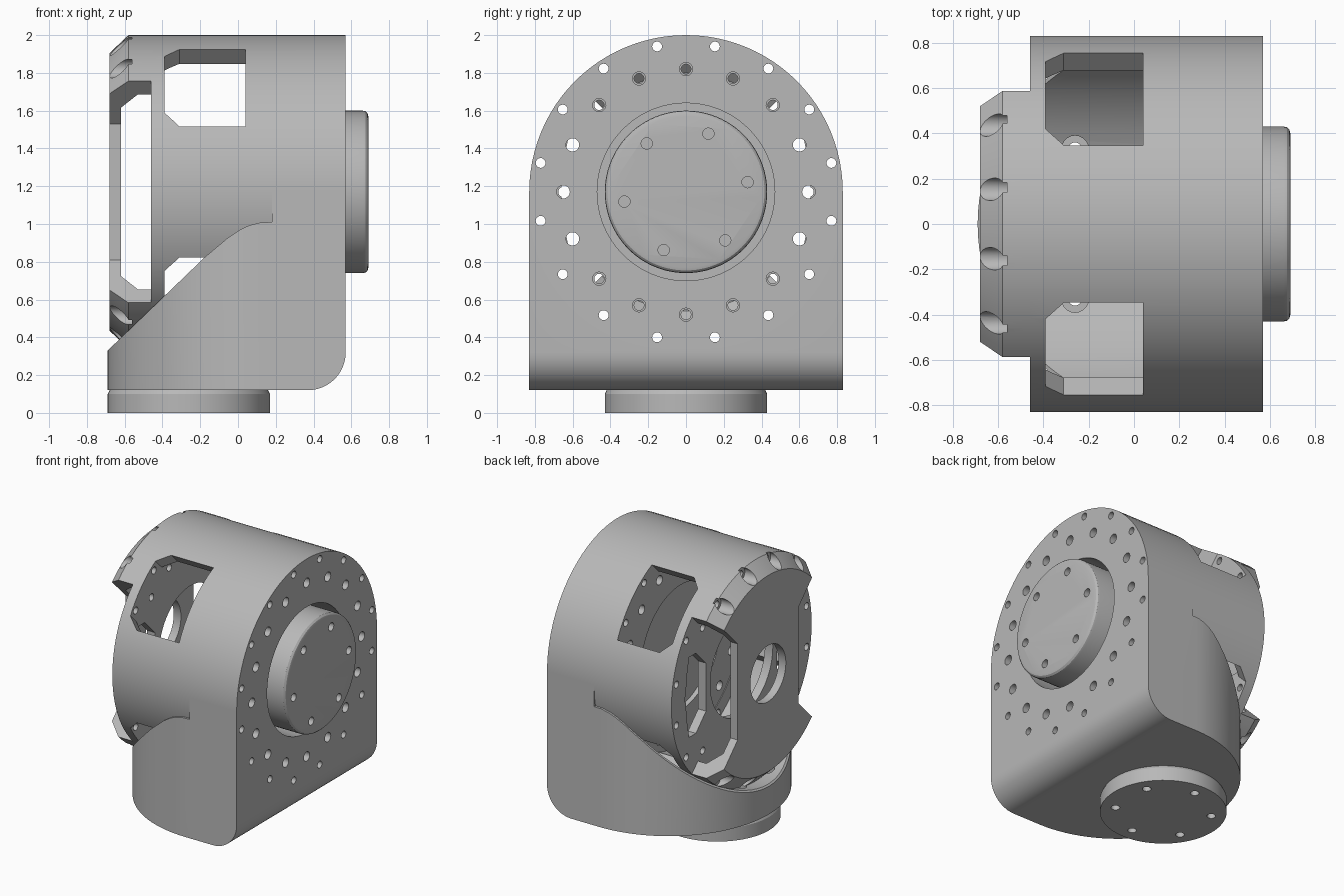
import bpy, bmesh
from math import sin, cos, pi, radians
from mathutils import Matrix, Vector

AXIS_Z = 1.17          # height of the horizontal drum axis
R = 0.83               # outer drum radius
SHELL = 0.73           # inner drum radius
SEG = 96

if "Cube" in bpy.data.objects:
    bpy.data.objects.remove(bpy.data.objects["Cube"])

grey = bpy.data.materials.new("machined grey")
grey.use_nodes = True
GREY = (0.48, 0.48, 0.48, 1)
grey.diffuse_color = GREY
grey.node_tree.nodes["Principled BSDF"].inputs["Base Color"].default_value = GREY

LIFT = Matrix.Translation((0, 0, AXIS_Z))
ACROSS = LIFT @ Matrix(((0, 0, 1, 0), (1, 0, 0, 0), (0, 1, 0, 0), (0, 0, 0, 1)))
SIDE = Matrix.Rotation(pi / 2, 4, 'X')
UPRIGHT = Matrix.Identity(4)


def add_lathe(bm, profile, matrix, centre=(0, 0), seg=SEG):
    """Revolve (distance, radius) pairs about the local z axis."""
    rings = []
    for d, r in profile:
        rings.append([bm.verts.new(matrix @ Vector((
            centre[0] + r * cos(2 * pi * k / seg),
            centre[1] + r * sin(2 * pi * k / seg), d))) for k in range(seg)])
    for a, b in zip(rings, rings[1:]):
        for k in range(seg):
            j = (k + 1) % seg
            bm.faces.new((a[k], a[j], b[j], b[k]))
    bm.faces.new(rings[0])
    bm.faces.new(rings[-1])


def add_prism(bm, points, low, high, matrix):
    """Extrude a local xy outline from low to high along local z."""
    a, b = ([bm.verts.new(matrix @ Vector((x, y, d))) for x, y in points]
            for d in (low, high))
    for k in range(len(a)):
        j = (k + 1) % len(a)
        bm.faces.new((a[k], a[j], b[j], b[k]))
    bm.faces.new(a)
    bm.faces.new(b)


def finish(bm, name):
    bmesh.ops.recalc_face_normals(bm, faces=bm.faces)
    mesh = bpy.data.meshes.new(name)
    bm.to_mesh(mesh)
    bm.free()
    obj = bpy.data.objects.new(name, mesh)
    bpy.context.collection.objects.link(obj)
    return obj


def lathe(name, profile, matrix, centre=(0, 0)):
    bm = bmesh.new()
    add_lathe(bm, profile, matrix, centre)
    return finish(bm, name)


def prisms(name, outlines, low, high, matrices):
    bm = bmesh.new()
    for points in outlines:
        for m in matrices:
            add_prism(bm, points, low, high, m)
    return finish(bm, name)


def drills(count, ring, start, radius, low, high, matrix=ACROSS, centre=(0, 0)):
    """A circle of drill bits."""
    bm = bmesh.new()
    for k in range(count):
        t = radians(start) + 2 * pi * k / count
        spot = (centre[0] + ring * cos(t), centre[1] + ring * sin(t))
        add_lathe(bm, [(low, radius), (high, radius)], matrix, spot, 20)
    return finish(bm, "drill")


def carve(obj, *cutters, operation='DIFFERENCE'):
    """Apply boolean cutters one after another and drop them."""
    for cutter in cutters:
        mod = obj.modifiers.new("cut", 'BOOLEAN')
        mod.object, mod.operation, mod.solver = cutter, operation, 'EXACT'
        bpy.context.view_layer.update()
        graph = bpy.context.evaluated_depsgraph_get()
        mesh = bpy.data.meshes.new_from_object(obj.evaluated_get(graph))
        obj.modifiers.clear()
        obj.data = mesh
        bpy.data.objects.remove(cutter)


def dress(obj):
    obj.data.materials.clear()
    obj.data.materials.append(grey)
    for p in obj.data.polygons:
        p.material_index = 0
    bpy.ops.object.select_all(action='DESELECT')
    obj.select_set(True)
    bpy.context.view_layer.objects.active = obj
    bpy.ops.object.shade_smooth_by_angle(angle=radians(25))


def tube(radius, low, high):
    return lathe("bore", [(low, radius), (high, radius)], ACROSS)


def mirrored(points):
    return [points, [(-x, y) for x, y in points]]


# Base: side outline with sloped front, rounded in plan, bored for the drum
fillet = [(0.37 + 0.2 * sin(t), 0.32 - 0.2 * cos(t))
          for t in (pi / 2 * k / 12 for k in range(13))]
slope = [(0.18, 1.17), (0.18, 1.01), (0.12, 1.008), (0.06, 0.993), (0.01, 0.97),
         (-0.05, 0.93), (-0.175, 0.825), (-0.69, 0.33)]
base = prisms("base", [[(-0.69, 0.12)] + fillet + [(0.57, 1.17)] + slope],
              -0.95, 0.95, [SIDE])
plan = [(0.14 + R * cos(t), R * sin(t))
        for t in (pi / 2 + pi * k / 48 for k in range(49))]
carve(base, prisms("plan", [plan + [(0.8, -R), (0.8, R)]], 0, 1.4, [UPRIGHT]),
      operation='INTERSECT')
FOOT = (-0.26, 0)
carve(base, tube(R - 0.001, -1, 1),
      drills(6, 0.33, 90, 0.03, 0, 1, UPRIGHT, FOOT),
      drills(6, 0.33, 90, 0.06, 0.22, 1, UPRIGHT, FOOT))

# Drum: hollow shell with end walls, four chamfered windows and bolt circles
drum = tube(R, -0.46, 0.57)
drum.name = "drum"
window = [(0.04, -0.288), (0.04, 0.288), (-0.31, 0.288), (-0.39, 0.21),
          (-0.39, -0.21), (-0.31, -0.288)]
corners = [LIFT @ Matrix.Rotation(pi / 4 + k * pi / 2, 4, 'X') for k in range(4)]
slot = [(0.62, 0.3), (0.54, 0.3), (0.42, 0.18), (0.42, -0.18), (0.54, -0.3),
        (0.62, -0.3), (0.65, -0.15), (0.66, 0), (0.65, 0.15)]
carve(drum, tube(SHELL, -0.395, 0.045), tube(0.47, 0, 0.7), tube(0.37, -0.6, -0.3),
      prisms("windows", [window], 0.55, 1, corners),
      prisms("slots", mirrored(slot), -0.6, -0.3, [ACROSS]),
      drills(16, 0.785, 11.25, 0.026, -0.8, 0.8),
      drills(16, 0.65, 0, 0.035, -0.2, 0.8),
      drills(16, 0.65, 0, 0.026, -0.6, -0.3))

# End cap: chamfered cup with a central hole and both sides cut away
end_cap = lathe("end_cap", [(-0.68, 0.735), (-0.58, R), (-0.46, R)], ACROSS)
side = [(0.36, 0.36), (0.36, -0.36), (1.2, -1.2), (1.2, 1.2)]
carve(end_cap,
      lathe("cup", [(-0.62, 0.63), (-0.53, SHELL), (-0.4, SHELL)], ACROSS),
      tube(0.21, -0.8, -0.5),
      prisms("sides", mirrored(side), -0.8, -0.4, [ACROSS]),
      drills(16, 0.785, 11.25, 0.026, -0.9, -0.3),
      drills(16, 0.785, 11.25, 0.05, -0.9, -0.56))

# Side output disc with its inner hub
side_disc = lathe("side_disc", [(0.08, 0.48), (0.2, 0.48), (0.2, 0.43), (0.66, 0.43),
                                (0.675, 0.427), (0.686, 0.416), (0.69, 0.40)], ACROSS)
carve(side_disc, drills(6, 0.33, 9, 0.03, 0.62, 0.8))

# Bottom mounting disc
foot_disc = lathe("foot_disc", [(0, 0.43), (0.1, 0.43), (0.12, 0.42)], UPRIGHT, FOOT)
carve(foot_disc, drills(6, 0.33, 90, 0.03, -0.1, 0.3, UPRIGHT, FOOT))

for part in (base, drum, end_cap, side_disc, foot_disc):
    dress(part)
